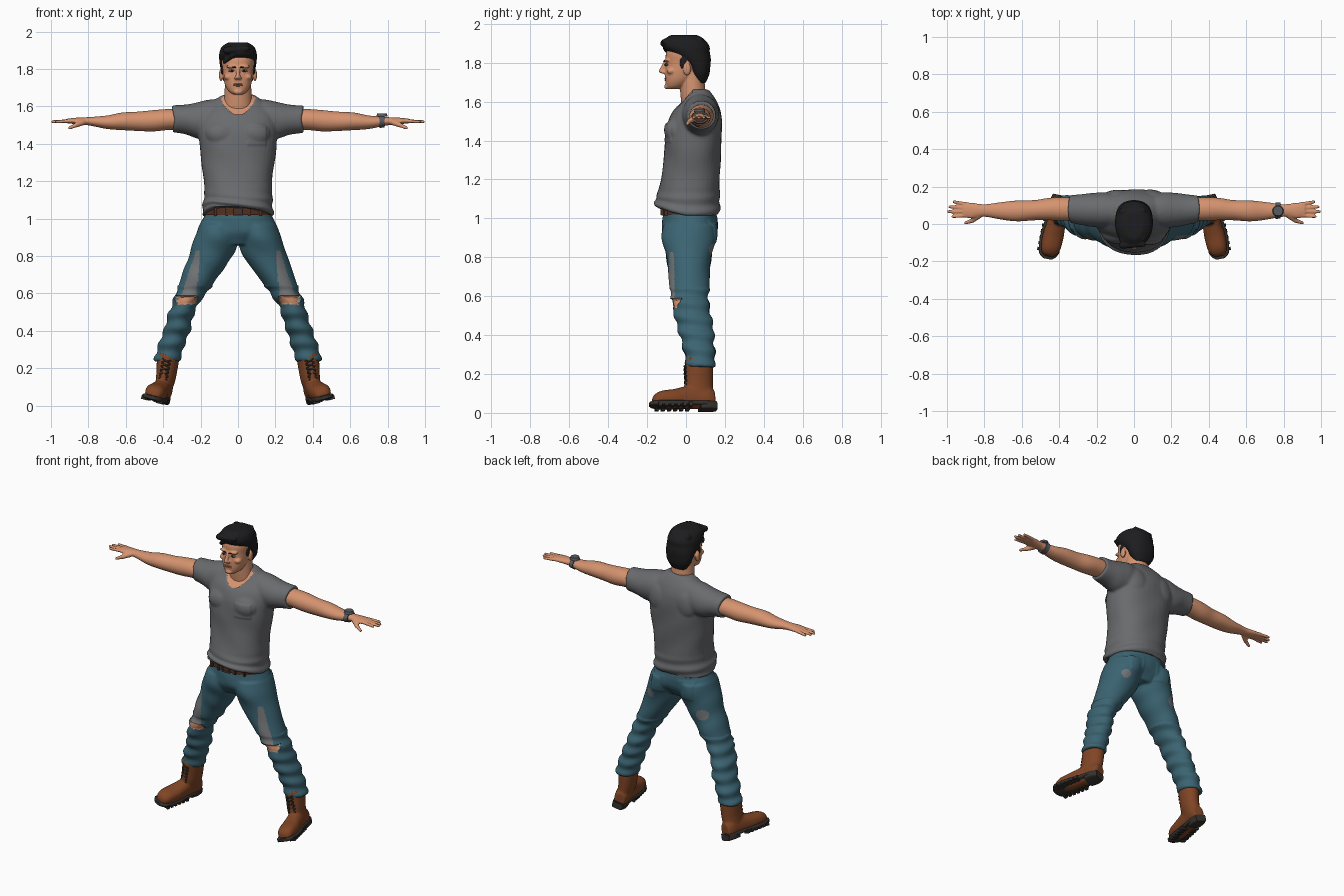
import bpy, bmesh
from math import sin, cos, pi, copysign
from mathutils import Vector, Matrix

cube = bpy.data.objects.get("Cube")
if cube:
    bpy.data.objects.remove(cube)


def material(name, code):
    rgb = [((int(code[i:i + 2], 16) / 255 + 0.055) / 1.055) ** 2.4 for i in (0, 2, 4)]
    m = bpy.data.materials.new(name)
    m.use_nodes = True
    m.diffuse_color = (*rgb, 1)
    m.node_tree.nodes["Principled BSDF"].inputs["Base Color"].default_value = (*rgb, 1)
    return m


SKIN = material("skin", "D5936F")
HAIR = material("black hair", "1D1D1F")
SHIRT = material("grey cotton", "6A6B6E")
DENIM = material("blue denim", "3B6472")
WORN = material("worn grey denim", "747678")
BOOT = material("brown leather", "804525")
SOLE = material("dark rubber", "35322E")
BELT = material("dark belt leather", "4F2F21")
METAL = material("slate metal", "565C62")
LIPS = material("lips", "AE6C55")


def loft(bm, axis, rows, n=2.0, seg=36, sub=4):
    """Skin smooth superellipse rings; a row is (along, centre a, centre b, radius a, radius b)."""
    order = {"x": (0, 1, 2), "y": (1, 0, 2), "z": (2, 0, 1)}[axis]
    rows = [Vector(r) for r in rows]
    pts = [rows[0]] + rows + [rows[-1]]
    path = []
    for p, a, b, q in zip(pts, pts[1:], pts[2:], pts[3:]):
        for i in range(sub):
            t = i / sub
            path.append(0.5 * (2 * a + (b - p) * t + (2 * p - 5 * a + 4 * b - q) * t ** 2
                               + (3 * a - p - 3 * b + q) * t ** 3))
    path.append(rows[-1])
    rings = []
    for t, a, b, ra, rb in path:
        ring = []
        for k in range(seg):
            c, s = cos(2 * pi * k / seg), sin(2 * pi * k / seg)
            co = Vector()
            co[order[0]] = t
            co[order[1]] = a + max(ra, 0.002) * copysign(abs(c) ** (2 / n), c)
            co[order[2]] = b + max(rb, 0.002) * copysign(abs(s) ** (2 / n), s)
            ring.append(bm.verts.new(co))
        rings.append(ring)
    for r, q in zip(rings, rings[1:]):
        for k in range(seg):
            j = (k + 1) % seg
            bm.faces.new((r[k], r[j], q[j], q[k]))
    bm.faces.new(rings[0])
    bm.faces.new(rings[-1])


def ball(bm, loc, size):
    bmesh.ops.create_uvsphere(bm, u_segments=20, v_segments=12, radius=1,
                              matrix=Matrix.LocRotScale(Vector(loc), None, Vector(size)))


def box(bm, loc, size):
    bmesh.ops.create_cube(bm, size=1, matrix=Matrix.LocRotScale(Vector(loc), None, Vector(size)))


def limb(bm, p, q, r, s):
    p, q = Vector(p), Vector(q)
    turn = (q - p).to_track_quat("Z", "Y")
    bmesh.ops.create_cone(bm, cap_ends=True, segments=14, radius1=r, radius2=s, depth=(q - p).length,
                          matrix=Matrix.LocRotScale((p + q) / 2, turn, None))
    ball(bm, p, (r, r, r))
    ball(bm, q, (s, s, s))


def mirror(bm):
    new = bmesh.ops.duplicate(bm, geom=bm.verts[:] + bm.edges[:] + bm.faces[:])["geom"]
    for v in new:
        if isinstance(v, bmesh.types.BMVert):
            v.co.x *= -1


def finish(name, bm, mats, voxel=0, warp=None, paint=None, smooth=4):
    """Turn the parts into an object, fused by a voxel remesh if asked, then shaped and coloured."""
    bmesh.ops.recalc_face_normals(bm, faces=bm.faces)
    me = bpy.data.meshes.new(name)
    bm.to_mesh(me)
    bm.free()
    ob = bpy.data.objects.new(name, me)
    bpy.context.scene.collection.objects.link(ob)
    if voxel:
        r = ob.modifiers.new("fuse", "REMESH")
        r.mode, r.voxel_size = "VOXEL", voxel
        s = ob.modifiers.new("soften", "SMOOTH")
        s.factor, s.iterations = 0.5, smooth
        bpy.context.view_layer.update()
        dg = bpy.context.evaluated_depsgraph_get()
        me = bpy.data.meshes.new_from_object(ob.evaluated_get(dg))
        ob.modifiers.clear()
        ob.data = me
    me.materials.clear()
    for m in mats:
        me.materials.append(m)
    if paint:
        for f in me.polygons:
            f.material_index = paint(f.center)
    if warp:
        for v, move in [(v, warp(v.co.copy(), v.normal.copy())) for v in me.vertices]:
            v.co += move
    bpy.ops.object.select_all(action="DESELECT")
    ob.select_set(True)
    bpy.context.view_layer.objects.active = ob
    bpy.ops.object.shade_smooth_by_angle(angle=1.0 if voxel else 0.6)
    return ob


# Arms, hands and ears on the left, mirrored, then the head and neck
bm = bmesh.new()
loft(bm, "x", [(.2, .08, 1.53, .055, .055), (.36, .08, 1.53, .062, .056), (.45, .08, 1.523, .06, .057),
               (.53, .074, 1.52, .054, .052), (.62, .07, 1.52, .056, .047), (.7, .07, 1.515, .048, .036),
               (.79, .072, 1.52, .034, .023), (.83, .072, 1.521, .036, .02), (.87, .072, 1.522, .042, .017),
               (.915, .076, 1.522, .04, .012)])
for i, tip in enumerate((.968, .991, .984, .962)):
    limb(bm, (.89, .046 + .02 * i, 1.522), (tip, .04 + .026 * i, 1.518), .0105, .0085)
limb(bm, (.83, .045, 1.515), (.865, .018, 1.5), .017, .013)
limb(bm, (.865, .018, 1.5), (.9, .006, 1.485), .012, .009)
ball(bm, (.091, .005, 1.768), (.011, .021, .034))
for x, y, z, size in ((.033, -.098, 1.813, (.032, .014, .009)), (.05, -.075, 1.757, (.026, .025, .018)),
                      (.01, -.118, 1.752, (.011, .012, .009))):
    ball(bm, (x, y, z), size)
mirror(bm)
loft(bm, "z", [(1.664, 0, -.07, .028, .026), (1.68, 0, -.053, .05, .05), (1.71, 0, -.037, .068, .07),
               (1.75, 0, -.02, .078, .088), (1.8, 0, -.004, .084, .1), (1.85, 0, 0, .088, .103),
               (1.9, 0, .005, .072, .085), (1.93, 0, .005, .04, .05)], n=2.2)
loft(bm, "z", [(1.56, 0, .04, .08, .06), (1.64, 0, .036, .074, .065), (1.7, 0, .032, .071, .064),
               (1.77, 0, .03, .068, .062)])
limb(bm, (0, -.105, 1.805), (0, -.128, 1.757), .009, .012)
ball(bm, (0, -.1, 1.677), (.024, .012, .014))
finish("head_and_arms", bm, [SKIN], .005, smooth=3)

# Eyes, brows and mouth
bm = bmesh.new()
ball(bm, (.034, -.099, 1.79), (.017, .008, .006))
mirror(bm)
finish("eyes", bm, [WORN])
bm = bmesh.new()
ball(bm, (.032, -.105, 1.79), (.006, .005, .006))
limb(bm, (.015, -.113, 1.808), (.052, -.099, 1.815), .004, .003)
mirror(bm)
finish("irises_and_brows", bm, [HAIR])
bm = bmesh.new()
for z in (1.711, 1.719):
    ball(bm, (0, -.104, z), (.026, .008, .004))
finish("mouth", bm, [LIPS])

# Hair: cap with sideburns and swept locks
bm = bmesh.new()
ball(bm, (.083, -.015, 1.8), (.009, .018, .035))
mirror(bm)
loft(bm, "z", [(1.695, 0, .075, .05, .025), (1.74, 0, .072, .08, .048), (1.78, 0, .065, .09, .06),
               (1.82, 0, .042, .097, .086), (1.855, 0, .015, .101, .107), (1.885, 0, .0, .1, .121),
               (1.92, 0, -.008, .086, .103), (1.942, 0, -.01, .05, .07)], n=2.15)
for i in range(7):
    y = -.108 + .03 * i
    limb(bm, (.05, y, 1.92 - .01 * (i == 0)), (-.06, y - .005, 1.9 + .002 * i), .014, .02)
limb(bm, (-.03, -.103, 1.875), (-.072, -.075, 1.84), .017, .012)
finish("hair", bm, [HAIR], .006)

# Shirt: sleeves and chest mirrored around the torso
bm = bmesh.new()
loft(bm, "x", [(.06, .075, 1.52, .08, .12), (.15, .075, 1.53, .095, .105), (.22, .075, 1.525, .09, .097),
               (.28, .077, 1.53, .081, .08), (.34, .08, 1.532, .074, .072)])
ball(bm, (.085, -.045, 1.455), (.09, .062, .07))
ball(bm, (.09, .125, 1.5), (.09, .06, .1))
mirror(bm)
loft(bm, "z", [(1.015, 0, .006, .19, .162), (1.05, 0, .006, .19, .167), (1.1, 0, .01, .184, .163),
               (1.2, 0, .022, .182, .152), (1.3, 0, .032, .196, .146), (1.4, 0, .037, .207, .146),
               (1.48, 0, .044, .212, .141), (1.55, 0, .055, .2, .122), (1.6, 0, .068, .165, .092),
               (1.635, 0, .067, .122, .072), (1.662, 0, .062, .083, .055)], n=2.3)


def in_collar(c):
    return c.y < .03 and c.z > 1.558 + 9 * c.x ** 2 and abs(c.x) < .1


def shirt_folds(c, n):
    move = Vector()
    if in_collar(c):
        move -= .008 * n
    elif n.y < -.3 and .05 < c.x < .15 and 1.39 < c.z < 1.485:
        move += .005 * n
    low = min(1, max(0, (1.16 - c.z) / .1))
    move += n * (.005 * low * sin(85 * c.z + 11 * c.x) + .0015 * sin(30 * c.z + 25 * c.x))
    move.z += min(1, max(0, (1.12 - c.z) / .1)) * min(1, max(0, -c.y / .12)) * (.04 - .07 * c.x)
    move.x += copysign(max(0, abs(c.x) - .26) * 2.2 * (c.z - 1.53), c.x)
    return move


finish("shirt", bm, [SHIRT, SKIN], .008, shirt_folds, in_collar)

# Jeans: spread legs fused to the hips, with torn knees and worn patches
bm = bmesh.new()
loft(bm, "z", [(.97, .098, .022, .105, .138), (.9, .115, .015, .118, .14), (.82, .137, .015, .119, .12),
               (.75, .172, .015, .109, .11), (.67, .215, .017, .096, .103), (.6, .25, .018, .082, .098),
               (.55, .28, .022, .072, .097), (.5, .3, .035, .068, .096), (.42, .322, .052, .071, .09),
               (.35, .345, .063, .07, .083), (.27, .374, .074, .071, .077), (.24, .38, .074, .068, .075)])
mirror(bm)
loft(bm, "z", [(1.06, 0, .018, .172, .13), (1.02, 0, .02, .178, .137), (.97, 0, .02, .2, .142),
               (.92, 0, .017, .2, .138), (.86, 0, .015, .1, .1)], n=2.2)


def denim_paint(c):
    x = abs(c.x)
    if c.y < .01 and abs(c.z - .563) < .024 and abs(x - .275) < .055:
        return 2
    if c.y < .03 and .585 < c.z < .83 and abs(x - .215 - .21 * (.82 - c.z)) < .012 + .13 * (.82 - c.z):
        return 1
    for px, pz, r in ((.17, .84, .028), (-.2, .78, .036)):
        if c.y > .03 and (c.x - px) ** 2 + (c.z - pz) ** 2 < r * r:
            return 1
    return 0


def denim_folds(c, n):
    move = n * .002 * sin(40 * c.z + 30 * c.x)
    if denim_paint(c) == 2:
        move -= .01 * n
    elif c.z < .64:
        move += n * .005 * sin(80 * c.z + 9 * c.y)
    elif n.y > .3 and .05 < abs(c.x) < .15 and .87 < c.z < .99:
        move += .004 * n
    return move


finish("jeans", bm, [DENIM, WORN, SKIN], .008, denim_folds, denim_paint)

# Belt and buckle
bm = bmesh.new()
loft(bm, "z", [(1.02, 0, .018, .184, .142), (1.058, 0, .018, .18, .14)], n=2.2, seg=64)
for x in (-.12, -.06, .06, .12):
    box(bm, (x, -.122 + 1.3 * x * x, 1.038), (.014, .016, .046))
finish("belt", bm, [BELT])
bm = bmesh.new()
for x in (-.024, .024):
    box(bm, (x, -.127, 1.038), (.007, .01, .042))
for z in (1.02, 1.056):
    box(bm, (0, -.127, z), (.055, .01, .006))
finish("buckle", bm, [METAL])

# Boots are built upright, then rolled and turned outward with the leg
stance = Matrix.Translation((.42, .075, .012)) @ Matrix.Rotation(.2, 4, "Z") @ Matrix.Rotation(-.26, 4, "Y")
bm = bmesh.new()
loft(bm, "y", [(-.25, 0, .045, .02, .02), (-.235, 0, .055, .041, .032), (-.2, 0, .06, .053, .043),
               (-.14, 0, .062, .056, .049), (-.08, 0, .069, .05, .057), (-.02, 0, .075, .046, .065),
               (.04, 0, .07, .045, .06), (.076, 0, .06, .033, .045)], n=2.3)
loft(bm, "z", [(.06, 0, 0, .042, .07), (.13, 0, -.003, .051, .074), (.2, .01, 0, .057, .073),
               (.265, .02, 0, .061, .073)])
bm.transform(stance)
mirror(bm)
finish("boots", bm, [BOOT], .007)

bm = bmesh.new()
loft(bm, "y", [(-.265, 0, .034, .022, .01), (-.24, 0, .032, .05, .013), (-.18, 0, .03, .06, .014),
               (-.11, 0, .03, .059, .014), (-.04, 0, .032, .05, .013), (.03, 0, .032, .046, .013),
               (.08, 0, .032, .036, .013)], n=4)
loft(bm, "y", [(-.005, 0, .02, .042, .02), (.04, 0, .02, .045, .02), (.083, 0, .02, .034, .02)], n=5)
for i in range(6):
    for s in (-1, 1):
        box(bm, (s * .042, -.06 - .032 * i, .022), (.034, .018, .024))
bm.transform(stance)
mirror(bm)
finish("boot_soles", bm, [SOLE])

bm = bmesh.new()
for i in range(5):
    for s in (-1, 1):
        z = .135 + .022 * i
        limb(bm, (-.022 * s + .08 * (z - .13), -.071, z), (.022 * s + .08 * (z - .13), -.071, z + .016), .004, .004)
bm.transform(stance)
mirror(bm)
finish("laces", bm, [SOLE])

# Wrist watch on the left arm
bm = bmesh.new()
loft(bm, "x", [(.757, .071, 1.518, .045, .034), (.783, .072, 1.519, .042, .031)])
bmesh.ops.create_cone(bm, cap_ends=True, segments=28, radius1=.03, radius2=.026, depth=.016,
                      matrix=Matrix.Translation((.77, .07, 1.554)))
finish("watch", bm, [METAL])
